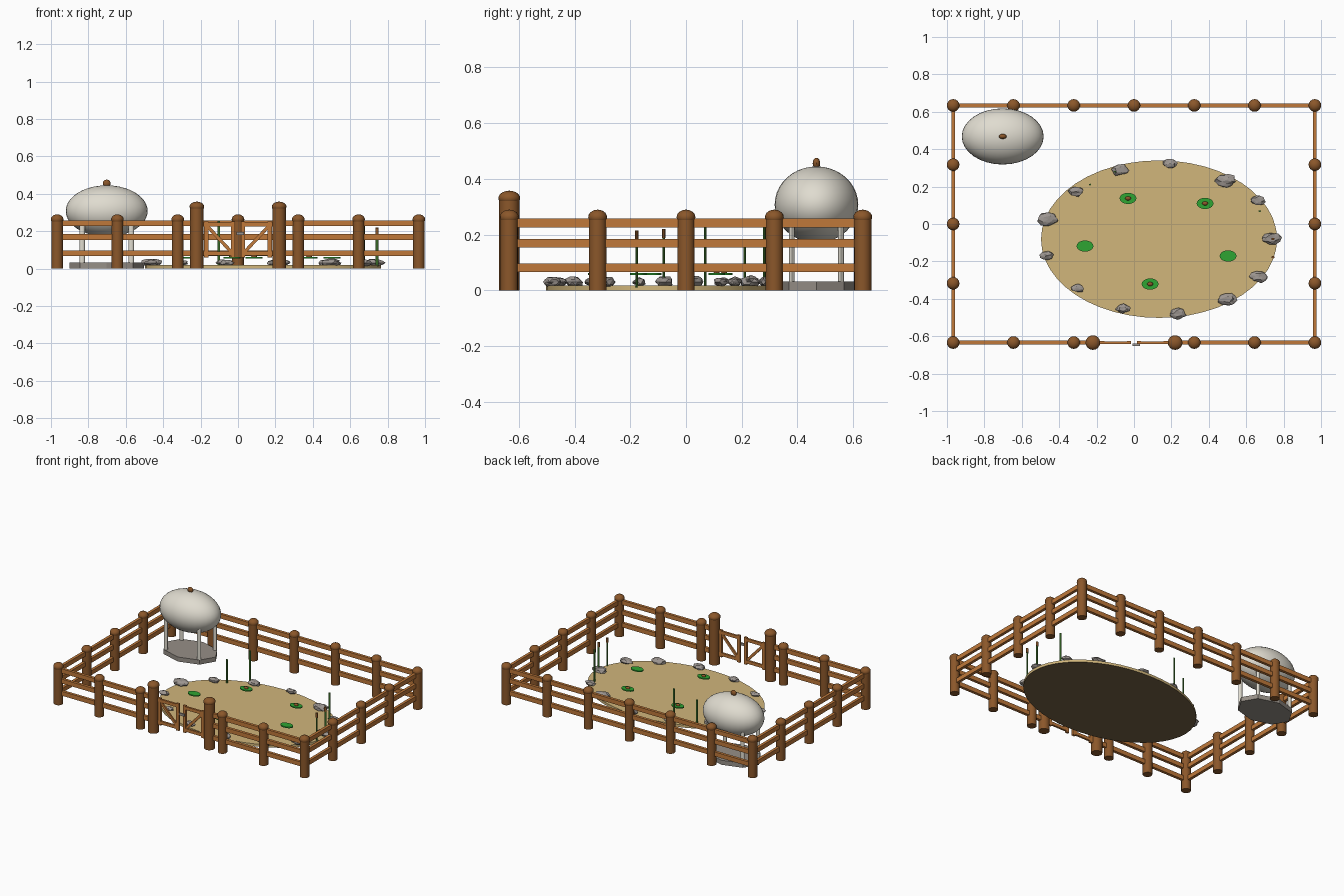
import bpy, bmesh, math, random
from mathutils import Vector, Matrix

if "Cube" in bpy.data.objects:
    bpy.data.objects.remove(bpy.data.objects["Cube"])

random.seed(4)


def material(name, rgb):
    m = bpy.data.materials.new(name)
    lin = [((c / 255 + 0.055) / 1.055) ** 2.4 for c in rgb]
    m.diffuse_color = (*lin, 1)
    m.use_nodes = True
    m.node_tree.nodes["Principled BSDF"].inputs["Base Color"].default_value = m.diffuse_color
    return m


POST = material("dark wood", (139, 87, 42))
RAIL = material("light wood", (192, 121, 58))
SAND = material("sand", (209, 182, 123))
BED = material("dark underside", (117, 98, 68))
STONE = material("rock grey", (156, 149, 144))
SLAB = material("slab grey", (150, 143, 135))
PALE = material("pale stone", (224, 220, 208))
LEAF = material("lily green", (46, 165, 50))
STEM = material("stem green", (70, 130, 50))


def finish(name, bm, mat, smooth=True):
    me = bpy.data.meshes.new(name)
    bmesh.ops.recalc_face_normals(bm, faces=bm.faces)
    bm.to_mesh(me)
    bm.free()
    me.materials.append(mat)
    ob = bpy.data.objects.new(name, me)
    bpy.context.collection.objects.link(ob)
    if smooth:
        bpy.ops.object.select_all(action='DESELECT')
        ob.select_set(True)
        bpy.context.view_layer.objects.active = ob
        bpy.ops.object.shade_smooth_by_angle(angle=math.radians(40))
    return ob


def disc(name, x, y, z0, z1, rx, ry, mat, sides=16, smooth=True):
    """Upright elliptical cylinder."""
    bm = bmesh.new()
    bmesh.ops.create_cone(bm, cap_ends=True, segments=sides, radius1=1, radius2=1, depth=1,
                          matrix=Matrix.Translation((x, y, (z0 + z1) / 2)) @ Matrix.Diagonal((rx, ry, z1 - z0, 1)))
    return finish(name, bm, mat, smooth)


def ball(name, c, r, mat, u=16, v=10):
    bm = bmesh.new()
    bmesh.ops.create_uvsphere(bm, u_segments=u, v_segments=v, radius=1,
                              matrix=Matrix.Translation(c) @ Matrix.Diagonal((*r, 1)))
    return finish(name, bm, mat)


def plank(name, a, b, width, thick, mat, normal=(0, 1, 0)):
    """Square-edged board from a to b; thick is measured along normal."""
    a, b, n = Vector(a), Vector(b), Vector(normal)
    d = b - a
    u = d.normalized()
    rot = Matrix((u, n, u.cross(n))).transposed().to_4x4()
    bm = bmesh.new()
    bmesh.ops.create_cube(bm, size=1, matrix=Matrix.Translation((a + b) / 2) @ rot
                          @ Matrix.Diagonal((d.length, thick, width, 1)))
    return finish(name, bm, mat, False)


def post(name, x, y, r, h):
    disc(name, x, y, 0, h - 0.027, r, r, POST)
    ball(name + "_cap", (x, y, h - 0.027), (r * 1.09, r * 1.09, 0.027), POST)


# Fence posts around the rectangle, leaving the gate opening in front
X, Y, GX = 0.967, 0.634, 0.22
for i in range(-3, 4):
    post("back_post", i * X / 3, Y, 0.031, 0.29)
    if i:
        post("front_post", i * X / 3, -Y, 0.031, 0.29)
for s in (-1, 1):
    for j in (-1, 0, 1):
        post("side_post", s * X, j * Y / 2, 0.031, 0.29)
    post("gate_post", s * GX, -Y, 0.036, 0.358)

# Three rails per side
for z in (0.082, 0.169, 0.242):
    plank("back_rail", (-X, Y, z), (X, Y, z), 0.031, 0.02, RAIL)
    for s in (-1, 1):
        plank("side_rail", (s * X, -Y, z), (s * X, Y, z), 0.031, 0.02, RAIL, (1, 0, 0))
        plank("front_rail", (s * X, -Y, z), (s * GX, -Y, z), 0.031, 0.02, RAIL)

# Double gate with diagonal braces
for s in (-1, 1):
    for z in (0.08, 0.235):
        plank("gate_rail", (s * 0.19, -Y, z), (s * 0.018, -Y, z), 0.022, 0.014, RAIL)
    for x in (0.17, 0.027):
        plank("gate_stile", (s * x, -Y, 0.06), (s * x, -Y, 0.252), 0.022, 0.015, RAIL)
    plank("gate_brace", (s * 0.165, -Y, 0.228), (s * 0.032, -Y, 0.085), 0.018, 0.011, RAIL)
plank("gate_latch", (-0.008, -Y - 0.012, 0.187), (0.032, -Y - 0.012, 0.187), 0.016, 0.012, STONE)

# Sandy pond bed with a darker underside
bed = disc("pond_bed", 0.134, -0.081, 0, 0.018, 0.631, 0.421, SAND, 48)
bed.data.materials.append(BED)
for f in bed.data.polygons:
    f.material_index = 1 if f.normal.z < -0.5 else 0

# Rocks round the edge: x, y, half width
rocks = [(-.46, .024, .053), (-.31, .174, .04), (-.075, .29, .045), (.193, .323, .035),
         (.492, .233, .053), (.663, .126, .038), (.733, -.077, .048), (.668, -.283, .044),
         (.497, -.403, .048), (.235, -.48, .042), (-.059, -.453, .036), (-.3, -.344, .032),
         (-.465, -.168, .035)]
for x, y, r in rocks:
    bm = bmesh.new()
    bmesh.ops.create_icosphere(bm, subdivisions=2, radius=1)
    for v in bm.verts:
        v.co *= random.uniform(0.8, 1.18)
    m = (Matrix.Translation((x, y, 0.031)) @ Matrix.Diagonal((r * 1.04, r * 0.68, r * 0.42, 1))
         @ Matrix.Rotation(random.uniform(0, 6.28), 4, 'Z'))
    bmesh.ops.transform(bm, matrix=m, verts=bm.verts)
    finish("rock", bm, STONE, False)

# Lily pads, three with a bud
pads = [(-.032, .137, 1), (.38, .11, 1), (.503, -.171, 0), (.086, -.321, 1), (-.262, -.118, 0)]
for x, y, bud in pads:
    disc("lily_pad", x, y, 0.055, 0.063, 0.045, 0.03, LEAF, 20)
    if bud:
        ball("lily_bud", (x, y, 0.066), (0.016, 0.011, 0.009), POST, 12, 8)

# Reeds: x, y, height, has seed head
reeds = [(-.235, .211, .185, 0), (-.102, .28, .255, 0), (.672, .069, .245, 0),
         (.743, -.08, .2, 1), (.743, -.177, .195, 1)]
for x, y, h, head in reeds:
    disc("reed_stem", x, y, 0.01, h, 0.007, 0.0045, STEM, 8)
    if head:
        disc("reed_head", x, y, h - 0.012, h + 0.02, 0.0095, 0.0065, POST, 10)

# Stone shelter in the back left corner
SX, SY = -0.702, 0.468
disc("shelter_base", SX, SY, 0, 0.032, 0.2, 0.14, SLAB, 8, False)
for sx in (-1, 1):
    for sy in (-1, 1):
        disc("shelter_pillar", SX + sx * 0.131, SY + sy * 0.088, 0.03, 0.25, 0.0145, 0.01, PALE, 12)
ball("shelter_dome", (SX, SY, 0.308), (0.219, 0.15, 0.137), PALE, 32, 20)
ball("shelter_finial", (SX, SY, 0.456), (0.021, 0.0135, 0.02), POST, 12, 8)
